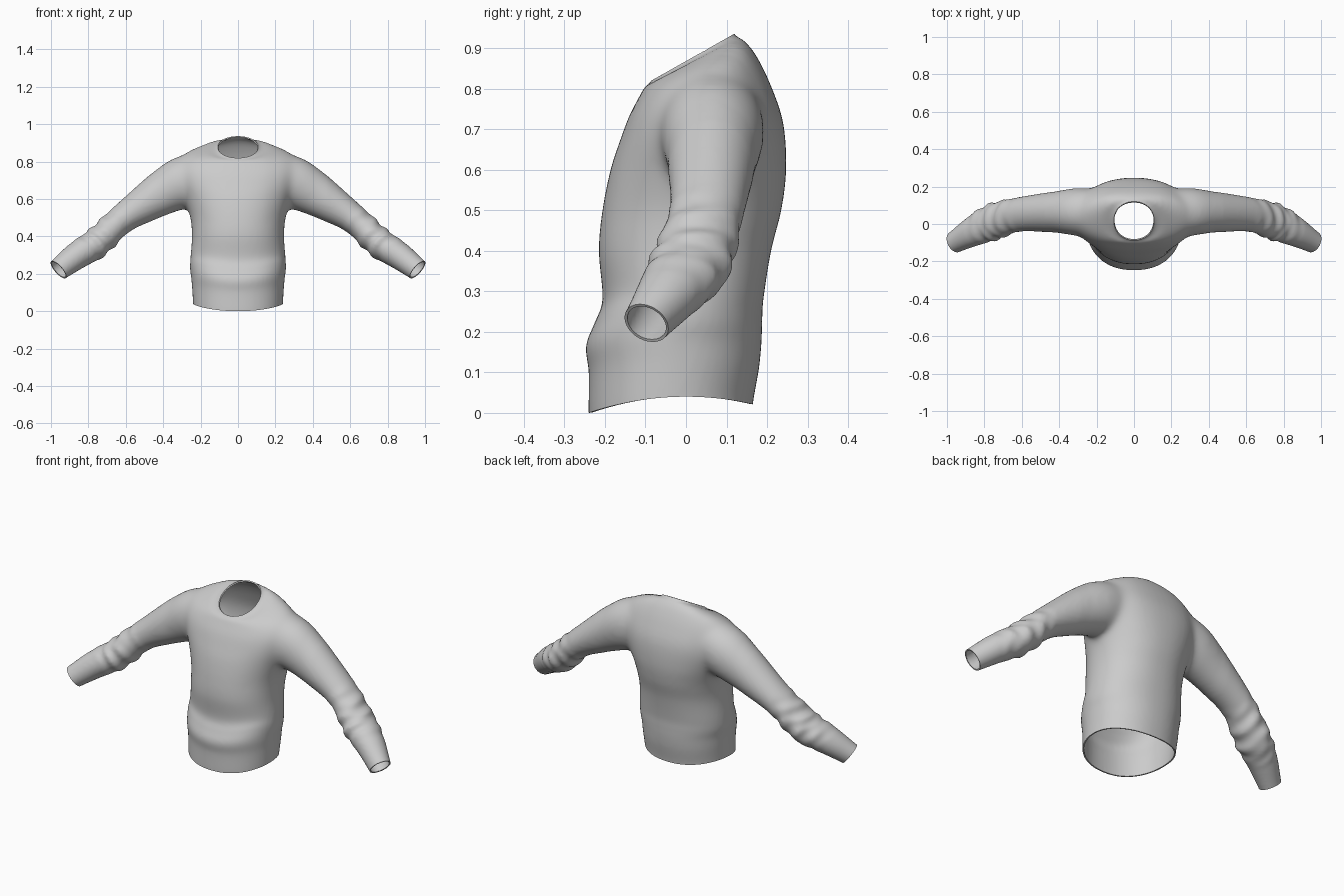
import bpy, bmesh, math
from mathutils import Vector

if "Cube" in bpy.data.objects:
    bpy.data.objects.remove(bpy.data.objects["Cube"])

SEG = 64


def spline(keys, steps):
    """Catmull-Rom resampling of a list of tuples."""
    out = []
    for i in range(len(keys) - 1):
        p0, p1 = keys[max(i - 1, 0)], keys[i]
        p2, p3 = keys[i + 1], keys[min(i + 2, len(keys) - 1)]
        for s in range(steps):
            t = s / steps
            out.append([0.5 * (2 * b + (c - a) * t + (2 * a - 5 * b + 4 * c - d) * t ** 2
                               + (3 * b - a - 3 * c + d) * t ** 3)
                        for a, b, c, d in zip(p0, p1, p2, p3)])
    out.append(list(keys[-1]))
    return out


def loft(bm, rings):
    """Closed tube through rings of points."""
    vs = [[bm.verts.new(p) for p in r] for r in rings]
    for a, b in zip(vs, vs[1:]):
        for i in range(SEG):
            j = (i + 1) % SEG
            bm.faces.new((a[i], a[j], b[j], b[i]))
    bm.faces.new(vs[0][::-1])
    bm.faces.new(vs[-1])


def spow(v, e):
    return math.copysign(abs(v) ** e, v)


angles = [2 * math.pi * i / SEG for i in range(SEG)]
bm = bmesh.new()

# Torso: height, tilt, half width, front y, back y
torso = [(-.06, 0, .238, -.236, .165), (0, 0, .24, -.24, .165), (.1, 0, .245, -.24, .18),
         (.165, 0, .25, -.247, .186), (.22, 0, .256, -.226, .188), (.28, 0, .254, -.206, .191),
         (.4, 0, .246, -.215, .21), (.5, 0, .255, -.206, .235), (.6, 0, .288, -.186, .247),
         (.69, .1, .325, -.162, .24), (.765, .22, .33, -.139, .208), (.825, .36, .285, -.113, .17),
         (.855, .48, .19, -.099, .139), (.868, .564, .104, -.083, .117), (.95, .564, .09, -.08, .11)]
rings = []
for z, tilt, rx, yf, yb in spline(torso, 6):
    ring = []
    for a in angles:
        x = rx * spow(math.cos(a), .9)
        y = (yf + yb) / 2 + (yb - yf) / 2 * spow(math.sin(a), .95)
        # the belly fold sags in the middle of the front
        sag = .9 * x * x * math.exp(-((z - .23) / .1) ** 2) * max(0, -math.sin(a)) ** .5
        ring.append((x, y, z + tilt * y + sag))
    rings.append(ring)
loft(bm, rings)

# Sleeves: centre x, y, z, vertical radius, depth radius
sleeve = [(.14, .06, .745, .1, .1), (.22, .063, .725, .125, .123), (.31, .065, .682, .137, .128),
          (.43, .063, .615, .115, .11), (.62, .05, .492, .078, .091), (.755, .01, .366, .08, .098),
          (.86, -.04, .298, .073, .08), (.96, -.098, .222, .06, .058), (1.03, -.14, .168, .053, .051)]
path = spline(sleeve, 12)
for side in (1, -1):
    rings = []
    for i, (x, y, z, rb, ra) in enumerate(path):
        c = Vector((x, y, z))
        t = (Vector(path[min(i + 1, len(path) - 1)][:3]) - Vector(path[max(i - 1, 0)][:3])).normalized()
        up = Vector((0, 1, 0)).cross(t).normalized()
        up = up if up.z > 0 else -up
        dep = up.cross(t).normalized()
        # irregular bunched folds on the forearm
        env = math.sin(math.pi * (x - .6) / .27) if .6 < x < .87 else 0
        ring = []
        for a in angles:
            ph = 2 * math.pi * (x - .6)
            w = env * (.0045 * math.sin(ph / .072 + 1.8 * math.sin(a + .6) + math.sin(2 * a))
                       + .0035 * math.sin(ph / .051 - 2 * math.sin(a - 1) + 1.3 * math.cos(2 * a)))
            p = c + up * (rb + w) * math.sin(a) + dep * (ra + w) * math.cos(a)
            ring.append((side * p.x, p.y, p.z))
        rings.append(ring)
    loft(bm, rings)
bmesh.ops.recalc_face_normals(bm, faces=bm.faces)

mesh = bpy.data.meshes.new("sweater")
bm.to_mesh(mesh)
bm.free()
obj = bpy.data.objects.new("sweater", mesh)
bpy.context.collection.objects.link(obj)
bpy.context.view_layer.objects.active = obj
obj.select_set(True)

# Fuse torso and sleeves into one skin
rem = obj.modifiers.new("fuse", 'REMESH')
rem.mode = 'VOXEL'
rem.voxel_size = .01
bpy.ops.object.modifier_apply(modifier="fuse")

bm = bmesh.new()
bm.from_mesh(obj.data)

# Soften the cloth, most around the armholes
for n in range(30):
    m = .06 * n / 30
    vs = [v for v in bm.verts if n < 2
          or .14 + m < abs(v.co.x) < .48 - m and v.co.z > .45 + m]
    bmesh.ops.smooth_vert(bm, verts=vs, factor=.5, use_axis_x=True, use_axis_y=True, use_axis_z=True)


# Open the hem, neck and cuffs
def cut(co, no):
    bmesh.ops.bisect_plane(bm, geom=bm.verts[:] + bm.edges[:] + bm.faces[:], dist=1e-5,
                           plane_co=co, plane_no=no, clear_outer=True)


cut((0, 0, 0), (0, 0, -1))
cut((0, 0, .868), (0, -.564, 1))
for s in (1, -1):
    cut((s * .96, -.098, .222), (s * .7, -.35, -.62))
bmesh.ops.remove_doubles(bm, verts=bm.verts, dist=.002)

# Curve the hem up at the sides
for v in bm.verts:
    if v.co.z < .3 and abs(v.co.x) < .3:
        v.co.z += (.04 - .69 * v.co.y ** 2) * (1 - v.co.z / .3) ** 1.5
bm.to_mesh(obj.data)
bm.free()

# Cloth thickness
sol = obj.modifiers.new("thickness", 'SOLIDIFY')
sol.thickness = .007
sol.offset = -1
bpy.ops.object.modifier_apply(modifier="thickness")
bpy.ops.object.shade_smooth_by_angle(angle=math.radians(40))
